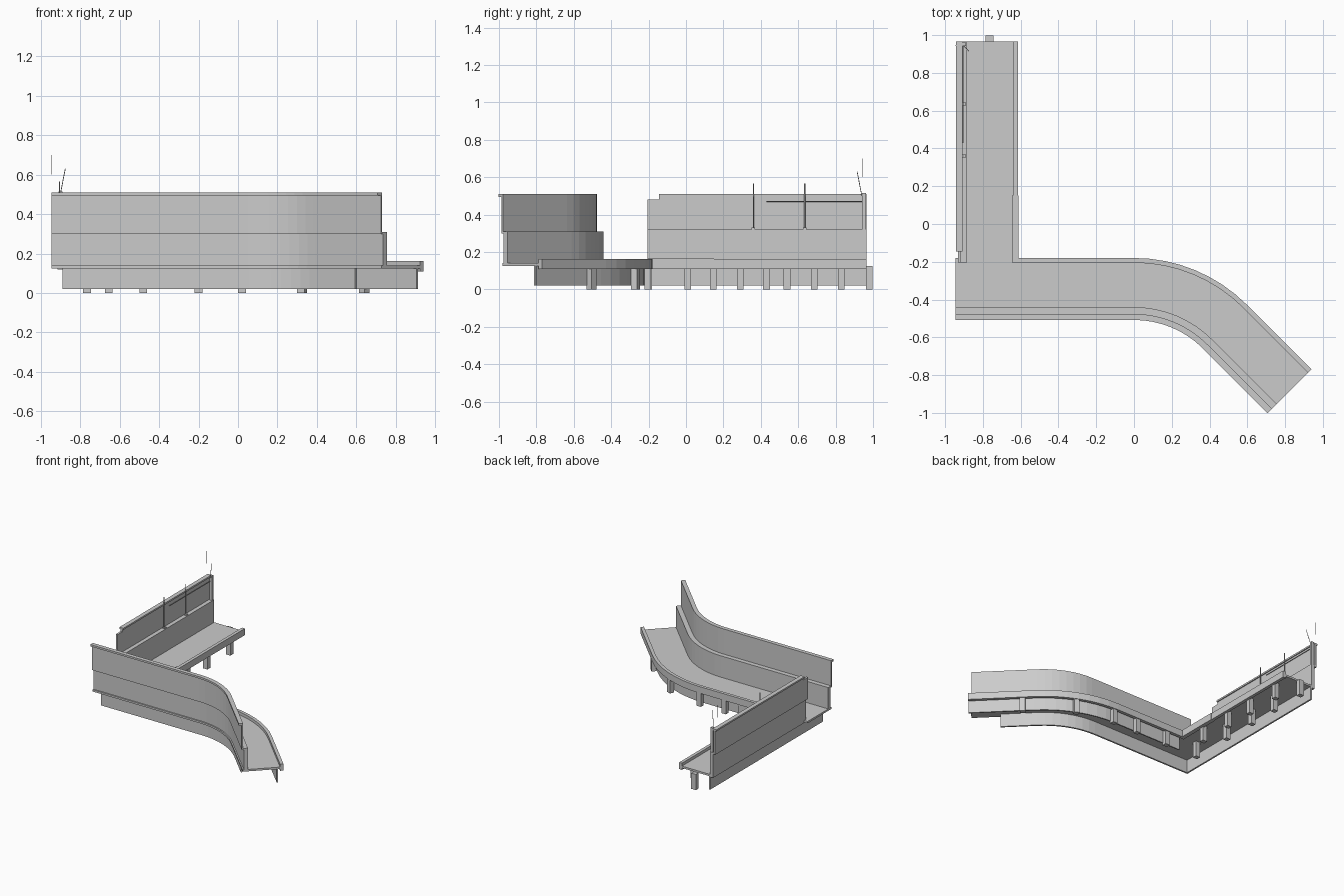
import bpy, bmesh
from math import sin, cos, pi
from mathutils import Vector

if "Cube" in bpy.data.objects:
    bpy.data.objects.remove(bpy.data.objects["Cube"])

R, CY = 0.845, -1.025          # bend radius and centre of the inner edge


def obj(name, bm):
    bmesh.ops.recalc_face_normals(bm, faces=bm.faces)
    me = bpy.data.meshes.new(name)
    bm.to_mesh(me)
    bm.free()
    o = bpy.data.objects.new(name, me)
    bpy.context.collection.objects.link(o)
    return o


def sweep(name, path, section):
    """Sweep a closed (offset, z) section along (point, offset direction) stations."""
    bm = bmesh.new()
    rings = [[bm.verts.new((p[0] + d[0] * v, p[1] + d[1] * v, z)) for v, z in section]
             for p, d in path]
    n = len(section)
    for a, b in zip(rings, rings[1:]):
        for i in range(n):
            bm.faces.new((a[i], a[(i + 1) % n], b[(i + 1) % n], b[i]))
    bm.faces.new(rings[0])
    bm.faces.new(rings[-1])
    return obj(name, bm)


def rect(v0, v1, z0, z1):
    return [(v0, z0), (v1, z0), (v1, z1), (v0, z1)]


def main_path(x0=-0.945, tail=0.484):
    pts = [((x0, -0.18), (0, -1))]
    for i in range(9):
        a = pi / 4 * i / 8
        pts.append(((R * sin(a), CY + R * cos(a)), (-sin(a), -cos(a))))
    s = 0.5 ** 0.5
    p = pts[-1][0]
    pts.append(((p[0] + s * tail, p[1] - s * tail), (-s, -s)))
    return pts


def side_path(y0, y1=0.965):
    return [((-0.615, y0), (-1, 0)), ((-0.615, y1), (-1, 0))]


def box(name, c, s, turn=0.0):
    bm = bmesh.new()
    bmesh.ops.create_cube(bm, size=1)
    for v in bm.verts:
        v.co = Vector((v.co.x * s[0], v.co.y * s[1], v.co.z * s[2]))
    o = obj(name, bm)
    o.location = c
    o.rotation_euler.z = turn
    return o


def rod(name, a, b, r=0.003):
    a, b = Vector(a), Vector(b)
    bm = bmesh.new()
    bmesh.ops.create_cone(bm, cap_ends=True, segments=6, radius1=r, radius2=r, depth=(b - a).length)
    o = obj(name, bm)
    o.location = (a + b) / 2
    o.rotation_mode = 'QUATERNION'
    o.rotation_quaternion = (b - a).to_track_quat('Z', 'Y')
    return o


# Curved main walkway
sweep("main_deck", main_path(), rect(0.0, 0.30, 0.125, 0.14))
sweep("main_inner_kerb", main_path(-0.64), rect(0.0, 0.025, 0.11, 0.163))
sweep("main_inner_fascia", main_path(-0.62), rect(0.04, 0.05, 0.02, 0.13))
sweep("main_outer_fascia", main_path(-0.89, 0.27), rect(0.262, 0.275, 0.02, 0.13))
sweep("main_lower_wall", main_path(), rect(0.26, 0.29, 0.14, 0.305))
sweep("main_wall_ledge", main_path(), rect(0.26, 0.306, 0.298, 0.31))
sweep("main_upper_wall", main_path(), rect(0.296, 0.306, 0.305, 0.50))
sweep("main_wall_cap", main_path(), rect(0.296, 0.328, 0.495, 0.51))

# Straight side walkway
sweep("side_deck", side_path(-0.20), rect(0.0, 0.30, 0.125, 0.14))
sweep("side_inner_kerb", side_path(-0.205), rect(0.0, 0.025, 0.11, 0.163))
sweep("side_kerb_joint", side_path(-0.205, 0.15), rect(-0.003, 0.03, 0.11, 0.165))
sweep("side_outer_fascia", side_path(-0.455), rect(0.262, 0.275, 0.02, 0.13))
sweep("side_lower_wall", side_path(-0.205), rect(0.27, 0.30, 0.12, 0.315))
sweep("side_wall_ledge", side_path(-0.205), rect(0.27, 0.318, 0.308, 0.32))
sweep("side_upper_wall", side_path(-0.205), rect(0.302, 0.318, 0.315, 0.48))
sweep("side_wall_top", side_path(-0.145), rect(0.302, 0.318, 0.48, 0.50))
sweep("side_wall_cap", side_path(-0.145), rect(0.294, 0.328, 0.497, 0.51))

# Drain cover in the side deck
bm = bmesh.new()
bmesh.ops.create_cone(bm, cap_ends=True, segments=16, radius1=1, radius2=1, depth=1)
for v in bm.verts:
    v.co = Vector((v.co.x * 0.012, v.co.y * 0.07, v.co.z * 0.008))
obj("drain_cover", bm).location = (-0.79, 0.07, 0.14)

# Support posts: main walkway edge, then both rows of the side walkway
posts = [(0.64, -0.505, -pi / 4), (0.325, -0.27, -0.4), (0.02, -0.205, 0),
         (-0.2, -0.205, 0), (-0.48, -0.205, 0)]
posts += [(-0.655, y, 0) for y in (0.01, 0.29, 0.54, 0.83)]
posts += [(-0.765, y, 0) for y in (-0.2, 0.145, 0.43, 0.685, 0.98)]
for i, (x, y, t) in enumerate(posts):
    box(f"support_post_{i + 1}", (x, y, 0.0625), (0.04, 0.036, 0.125), t)

# Thin poles and rail on the side wall
for i, y in enumerate((0.36, 0.635)):
    rod(f"wall_pole_{i + 1}", (-0.905, y, 0.32), (-0.905, y, 0.565))
    box(f"pole_foot_{i + 1}", (-0.9, y, 0.322), (0.018, 0.02, 0.015))
rod("wall_rail", (-0.905, 0.43, 0.47), (-0.905, 0.96, 0.47))
box("wall_end_post", (-0.90, 0.952, 0.415), (0.02, 0.02, 0.2))
rod("leaning_rod", (-0.90, 0.94, 0.50), (-0.875, 0.915, 0.63), 0.002)
rod("antenna", (-0.943, 0.945, 0.60), (-0.943, 0.945, 0.70), 0.002)
